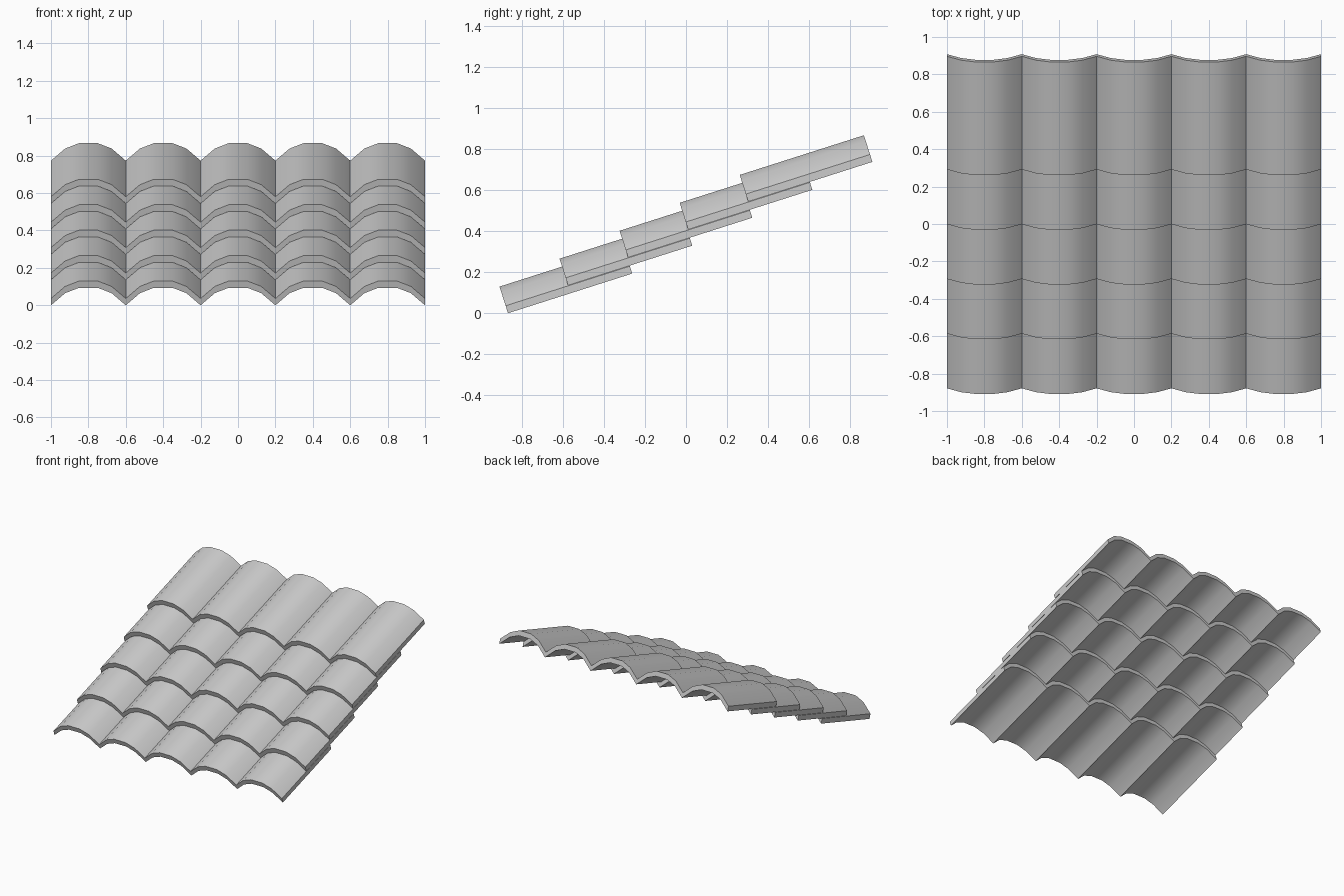
import bpy, bmesh, math
from mathutils import Matrix

if "Cube" in bpy.data.objects:
    bpy.data.objects.remove(bpy.data.objects["Cube"])

TILT = math.radians(17.7)
LENGTH, THICK = 0.635, 0.038
COLS, ROWS = 5, 5
PITCH_X, STEP_Y, STEP_Z = 0.4, 0.2925, 0.136

# arched cross-section of one tile (right half mirrored to the left)
half = [(0.05, 0.098), (0.124, 0.068), (0.2, 0.0)]
arch = [(-x, z) for x, z in reversed(half)] + half
outline = arch + [(x, z + THICK) for x, z in reversed(arch)]

# one solid curved tile, extruded along its length and tilted to the roof slope
bm = bmesh.new()
n = len(arch)
front = [bm.verts.new((x, 0, z)) for x, z in outline]
back = [bm.verts.new((x, LENGTH, z)) for x, z in outline]
for i in range(2 * n):
    j = (i + 1) % (2 * n)
    bm.faces.new((front[i], front[j], back[j], back[i]))
for i in range(n - 1):
    a, b, c, d = i, i + 1, 2 * n - 2 - i, 2 * n - 1 - i
    bm.faces.new((front[a], front[d], front[c], front[b]))
    bm.faces.new((back[a], back[b], back[c], back[d]))
bmesh.ops.recalc_face_normals(bm, faces=bm.faces)
bm.transform(Matrix.Rotation(TILT, 4, 'X'))
mesh = bpy.data.meshes.new("roof_tiles")
bm.to_mesh(mesh)
bm.free()

tiles = bpy.data.objects.new("roof_tiles", mesh)
bpy.context.collection.objects.link(tiles)
tiles.location = (-PITCH_X * (COLS - 1) / 2, -0.867, 0)
bpy.context.view_layer.objects.active = tiles
tiles.select_set(True)
bpy.ops.object.shade_smooth_by_angle(angle=math.radians(32))


# repeat across the roof and up the slope
def add_array(name, count, offset):
    mod = tiles.modifiers.new(name, 'ARRAY')
    mod.count = count
    mod.use_relative_offset = False
    mod.use_constant_offset = True
    mod.constant_offset_displace = offset


add_array("columns", COLS, (PITCH_X, 0, 0))
add_array("rows", ROWS, (0, STEP_Y, STEP_Z))
